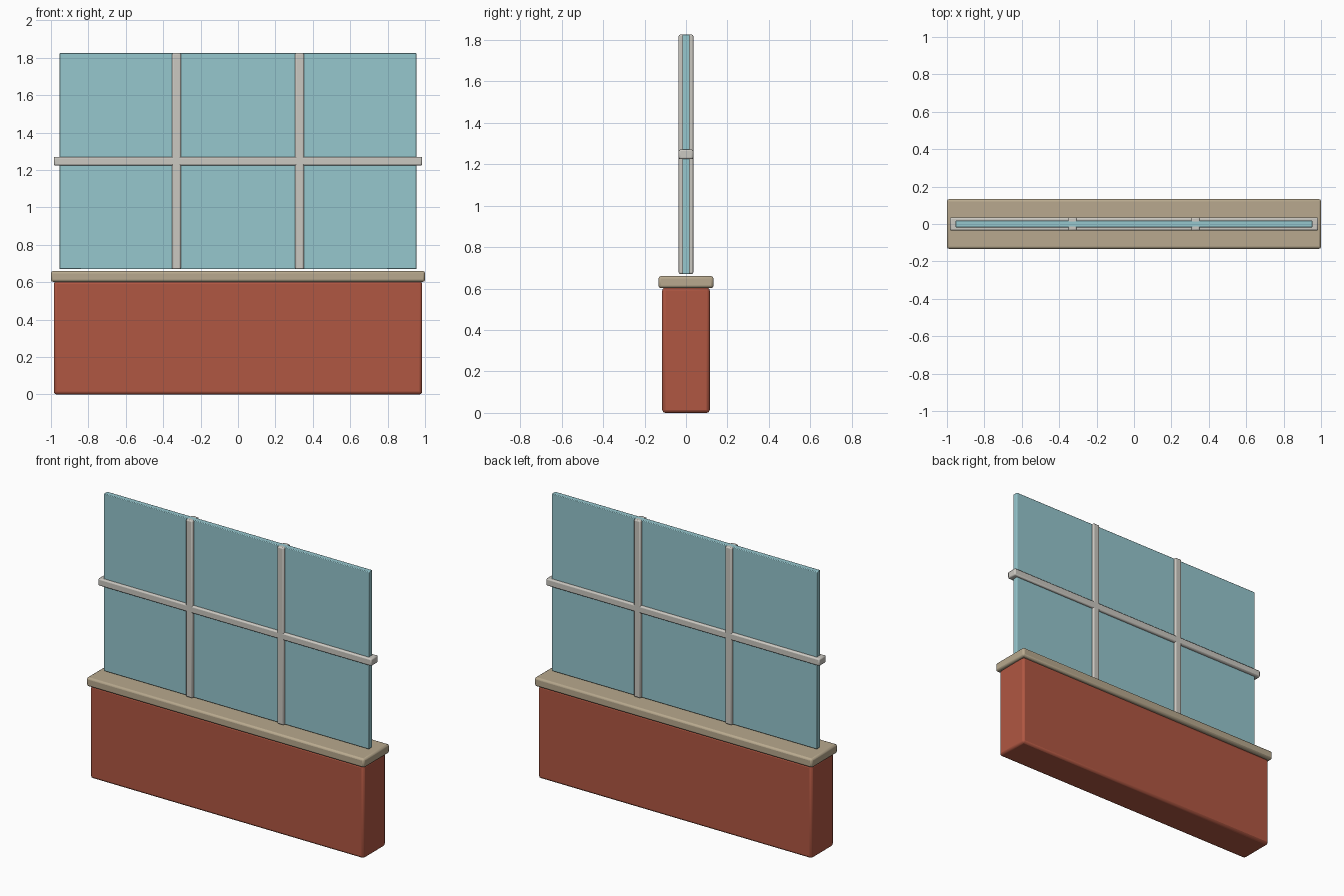
import bpy

if "Cube" in bpy.data.objects:
    bpy.data.objects.remove(bpy.data.objects["Cube"])


def lin(c):
    c /= 255
    return c / 12.92 if c <= 0.04045 else ((c + 0.055) / 1.055) ** 2.4


def material(name, r, g, b):
    m = bpy.data.materials.new(name)
    m.diffuse_color = (lin(r), lin(g), lin(b), 1)
    m.use_nodes = True
    m.node_tree.nodes["Principled BSDF"].inputs["Base Color"].default_value = m.diffuse_color
    return m


def box(name, x, y, z0, z1, mat, bevel, cx=0.0):
    """Bevelled box with half sizes x and y, from height z0 to z1."""
    bpy.ops.mesh.primitive_cube_add(size=2, location=(cx, 0, (z0 + z1) / 2))
    o = bpy.context.object
    o.name = name
    o.scale = (x, y, (z1 - z0) / 2)
    bpy.ops.object.transform_apply(location=False, rotation=False, scale=True)
    o.data.materials.append(mat)
    mod = o.modifiers.new("bevel", 'BEVEL')
    mod.width = bevel
    mod.segments = 2
    bpy.ops.object.shade_smooth_by_angle()
    return o


brick = material("brick red", 176, 87, 66)
stone = material("sand stone", 184, 169, 142)
glass = material("pale blue glass", 150, 199, 206)
metal = material("light grey frame", 203, 200, 193)

# Low wall and its coping
box("base_wall", 0.985, 0.115, 0.0, 0.605, brick, 0.015)
box("sill", 1.0, 0.133, 0.602, 0.66, stone, 0.012)

# Glass sheet, just clear of the sill
box("glass_pane", 0.955, 0.018, 0.67, 1.825, glass, 0.004)

# Glazing bars
for side, cx in (("left", -0.329), ("right", 0.329)):
    box("upright_bar_" + side, 0.0235, 0.035, 0.67, 1.825, metal, 0.007, cx)
box("cross_bar", 0.985, 0.035, 1.224, 1.271, metal, 0.008)
